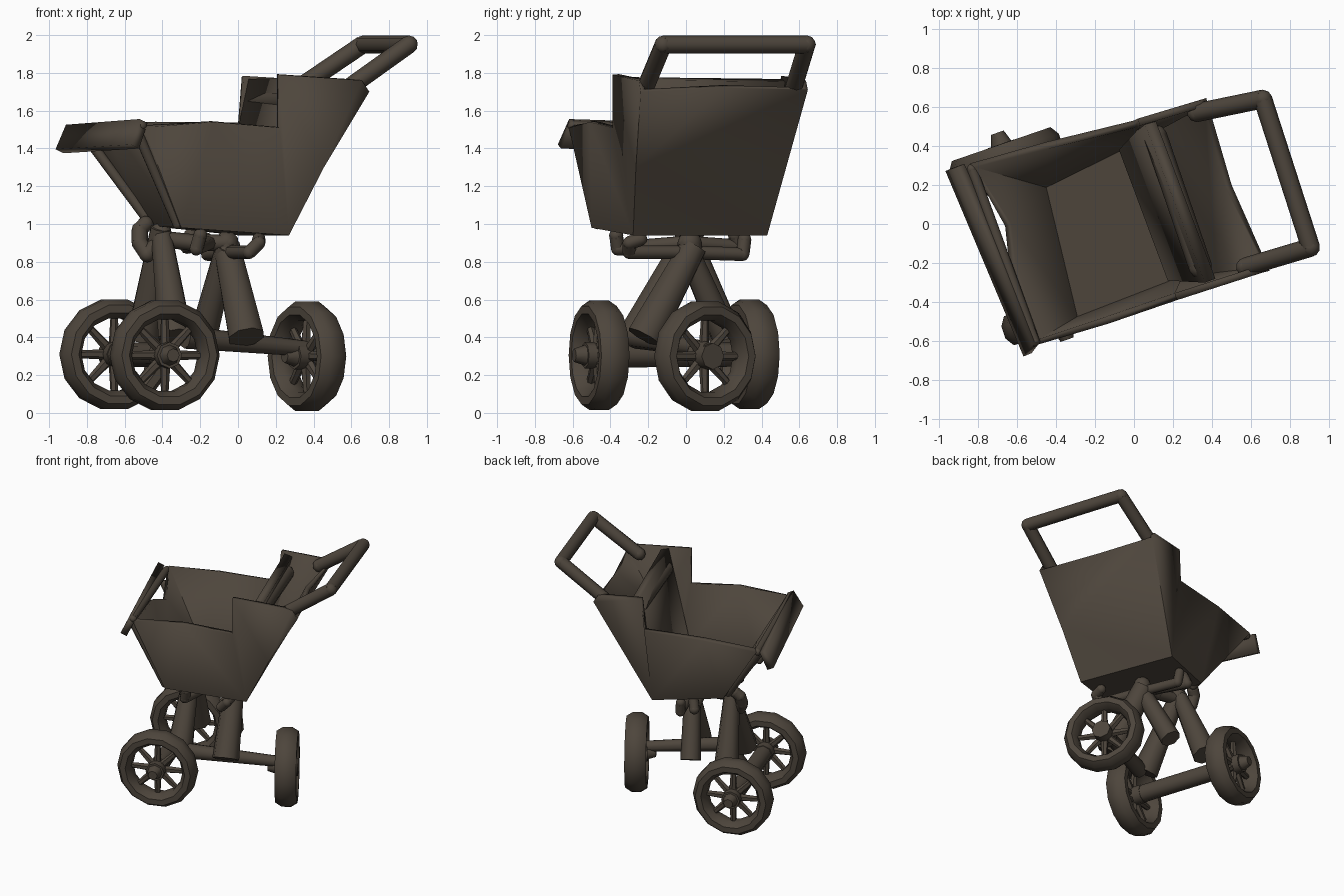
import bpy, bmesh, math
from mathutils import Vector

cube = bpy.data.objects.get("Cube")
if cube:
    bpy.data.objects.remove(cube, do_unlink=True)

mat = bpy.data.materials.new("dark_brown")
mat.use_nodes = True
colour = (0.075, 0.06, 0.045, 1)
mat.diffuse_color = colour
bsdf = next(n for n in mat.node_tree.nodes if n.type == 'BSDF_PRINCIPLED')
bsdf.inputs["Base Color"].default_value = colour
bsdf.inputs["Roughness"].default_value = 0.9


def finish(name, bm, angle=50):
    bmesh.ops.recalc_face_normals(bm, faces=bm.faces)
    mesh = bpy.data.meshes.new(name)
    bm.to_mesh(mesh)
    bm.free()
    mesh.materials.append(mat)
    ob = bpy.data.objects.new(name, mesh)
    bpy.context.collection.objects.link(ob)
    bpy.ops.object.select_all(action='DESELECT')
    ob.select_set(True)
    bpy.context.view_layer.objects.active = ob
    bpy.ops.object.shade_smooth_by_angle(angle=math.radians(angle))
    return ob


def rod(bm, a, b, r1, r2=None, sides=8):
    """Tapered rod between two points."""
    a, b = Vector(a), Vector(b)
    d = b - a
    m = d.to_track_quat('Z', 'Y').to_matrix().to_4x4()
    m.translation = (a + b) / 2
    bmesh.ops.create_cone(bm, cap_ends=True, segments=sides, radius1=r1,
                          radius2=r1 if r2 is None else r2, depth=d.length, matrix=m)


def tube(name, points, r):
    """Chain of rods with rounded joints."""
    bm = bmesh.new()
    for a, b in zip(points, points[1:]):
        rod(bm, a, b, r)
    for p in points:
        s = bmesh.ops.create_icosphere(bm, subdivisions=2, radius=r)
        bmesh.ops.translate(bm, verts=s['verts'], vec=p)
    return finish(name, bm)


def sheet(name, points, faces, thick, offset):
    """Thin panel or shell with a solidify modifier."""
    bm = bmesh.new()
    verts = {k: bm.verts.new(p) for k, p in points.items()}
    for f in faces:
        bm.faces.new([verts[k] for k in f.split()])
    ob = finish(name, bm, 35)
    mod = ob.modifiers.new("thickness", 'SOLIDIFY')
    mod.thickness, mod.offset = thick, offset
    return ob


# Open body: near side, far side, floor, creased back and dipped front wall
body = {
    'a': (-0.5, -0.62, 1.51), 'b': (-0.13, -0.51, 1.54), 'c': (0.22, -0.39, 1.51),
    'ch': (0.22, -0.39, 1.79), 'd': (0.695, -0.24, 1.7), 'dh': (0.655, -0.25, 1.76),
    'e': (-0.3, -0.5, 0.98), 'f': (0.27, -0.28, 0.94), 'h': (0.455, -0.265, 1.3),
    'A': (-0.84, 0.31, 1.5), 'B': (-0.45, 0.42, 1.53), 'C': (0.0, 0.53, 1.53),
    'CH': (0.02, 0.54, 1.78), 'D': (0.37, 0.645, 1.71), 'DH': (0.34, 0.635, 1.76),
    'E': (-0.47, 0.2, 0.99), 'F': (0.0, 0.43, 0.94), 'g': (0.5, 0.2, 1.72),
    'm': (-0.66, -0.01, 1.4), 'n': (-0.64, -0.2, 1.48),
}
sheet("body", body, [
    'a b e', 'b c f e', 'c ch dh d h f',
    'A E B', 'B E F C', 'C F D DH CH',
    'e f F E', 'f h F', 'h D F', 'h g D', 'h d g',
    'a e n', 'e m n', 'e E m', 'E A m'], 0.038, -1)

# Seat back, head roll and front flap
sheet("seat_back", {'p': (0.08, 0.53, 1.76), 'q': (0.39, -0.29, 1.77),
                    'r': (0.2, -0.28, 1.1), 's': (-0.05, 0.39, 1.1)}, ['p q r s'], 0.06, 0)
tube("head_roll", [(0.11, 0.45, 1.65), (0.34, -0.22, 1.65)], 0.06)
sheet("front_flap", {'p': (-0.89, 0.3, 1.515), 'q': (-0.5, -0.61, 1.545),
                     'r': (-0.545, -0.67, 1.41), 's': (-0.945, 0.28, 1.385)}, ['p q r s'], 0.05, 0)
tube("front_rim", [(-0.83, 0.28, 1.49), (-0.51, -0.6, 1.52)], 0.028)

# Front wall ribs
for name, low, high in (("near_front_rib", (-0.32, -0.47, 1.0), (-0.53, -0.58, 1.48)),
                        ("far_front_rib", (-0.46, 0.12, 1.0), (-0.78, 0.18, 1.43))):
    tube(name, [low, high], 0.028)

# Push handle
tube("handle", [(0.32, 0.57, 1.72), (0.66, 0.64, 1.95),
                (0.905, -0.12, 1.95), (0.57, -0.22, 1.71)], 0.048)


def wheel(name, centre, heading):
    """Low-poly square-shouldered tyre with hub, cap and spokes, facing the heading angle."""
    bm = bmesh.new()
    segs, ring = 14, 8
    rows = []
    for i in range(segs):
        t = 2 * math.pi * i / segs
        row = []
        for j in range(ring):
            p = 2 * math.pi * (j + 0.5) / ring
            rad = 0.246 + 0.055 * math.cos(p)
            row.append(bm.verts.new((0.085 * math.sin(p), rad * math.cos(t), rad * math.sin(t))))
        rows.append(row)
    for i in range(segs):
        n = rows[(i + 1) % segs]
        for j in range(ring):
            k = (j + 1) % ring
            bm.faces.new((rows[i][j], n[j], n[k], rows[i][k]))
    for i in range(8):
        t = math.pi * i / 4
        rod(bm, (0.01, 0, 0), (0, 0.21 * math.cos(t), 0.21 * math.sin(t)), 0.03, 0.02, 6)
    rod(bm, (-0.08, 0, 0), (0.08, 0, 0), 0.07)
    rod(bm, (0.08, 0, 0), (0.14, 0, 0), 0.055, 0.035)
    ob = finish(name, bm)
    ob.location = centre
    ob.rotation_euler.z = math.radians(heading)


near, far, side = (-0.388, -0.46, 0.305), (-0.655, 0.335, 0.31), (0.365, 0.1, 0.3)
wheel("near_wheel", near, -71)
wheel("far_wheel", far, 109)
wheel("side_wheel", side, 212)

# Axles and two pairs of splayed legs
bars = (
    ("long_axle", near, far, 0.065, 0.065),
    ("side_axle", (-0.28, -0.27, 0.4), (0.42, 0.12, 0.335), 0.06, 0.04),
    ("front_far_leg", (-0.41, 0.0, 0.98), (-0.5, 0.21, 0.4), 0.055, 0.095),
    ("front_near_leg", (-0.41, 0.03, 0.98), (-0.33, -0.27, 0.4), 0.055, 0.095),
    ("rear_near_leg", (-0.06, 0.04, 0.88), (0.045, -0.22, 0.4), 0.075, 0.1),
    ("rear_far_leg", (-0.06, 0.0, 0.88), (-0.18, 0.2, 0.42), 0.06, 0.075),
)
for name, a, b, r1, r2 in bars:
    bm = bmesh.new()
    rod(bm, a, b, r1, r2)
    finish(name, bm)

# Suspension tubes under the floor
tube("cross_tube", [(0.11, -0.24, 0.92), (0.11, -0.3, 0.9), (0.06, -0.3, 0.85), (-0.05, 0, 0.85),
                    (-0.16, 0.3, 0.84), (-0.17, 0.31, 0.92)], 0.036)
tube("upper_tube", [(-0.2, -0.37, 0.94), (-0.22, -0.36, 0.87), (-0.15, 0.0, 0.9),
                    (-0.27, 0.28, 0.88), (-0.25, 0.26, 0.94)], 0.038)
tube("spring_loop", [(-0.49, 0.08, 1.0), (-0.52, 0.06, 0.97), (-0.52, 0.03, 0.9),
                     (-0.48, 0, 0.84), (-0.4, 0, 0.92), (-0.22, 0, 0.9), (-0.05, 0, 0.9)], 0.044)
tube("centre_mount", [(-0.06, 0.02, 0.9), (-0.06, 0.02, 0.86)], 0.065)
